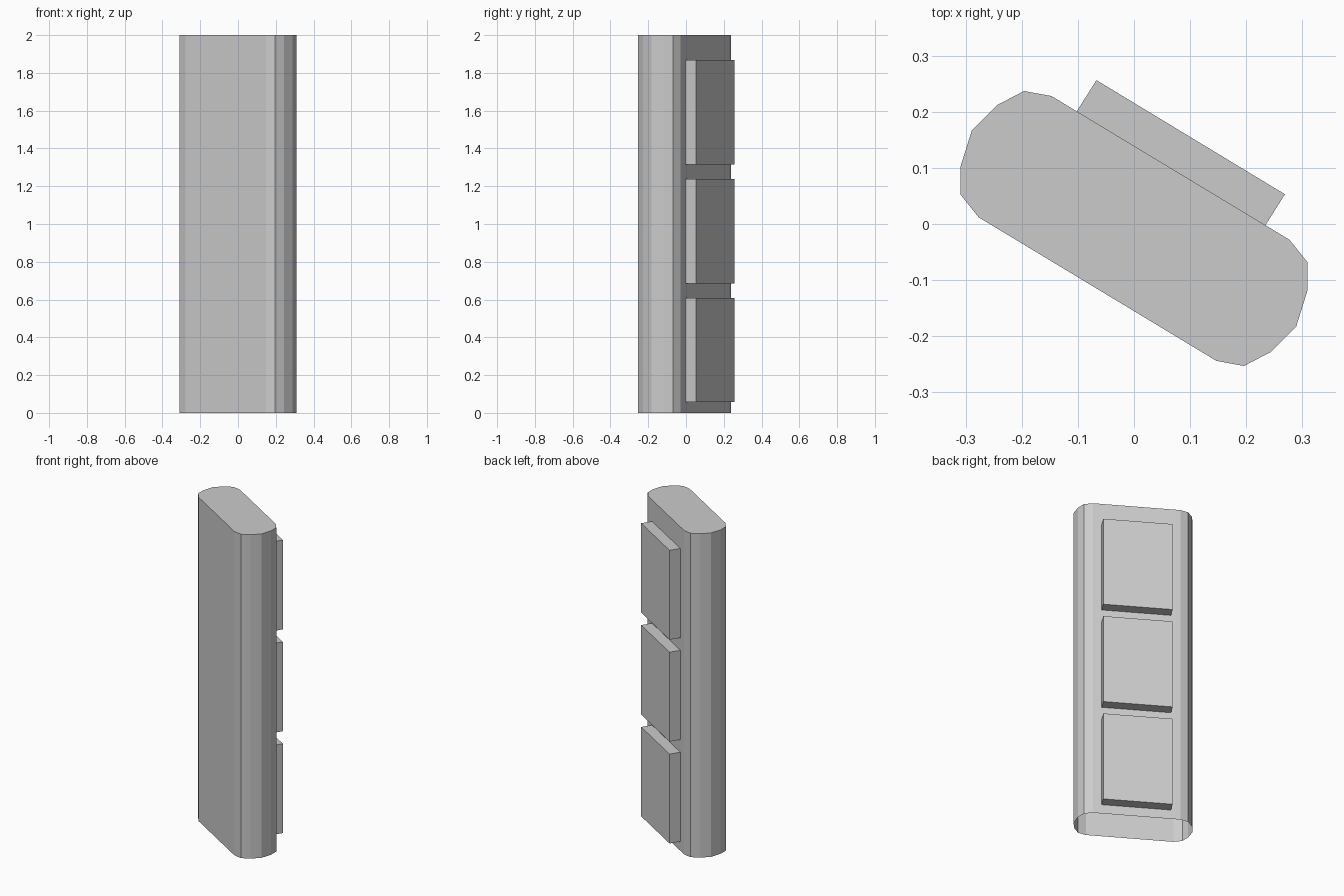
import bpy
import bmesh

if "Cube" in bpy.data.objects:
    bpy.data.objects.remove(bpy.data.objects["Cube"])


def prism(name, outline, z0, z1, bottom=True, skip_side=None):
    """Extrude a counter-clockwise outline from z0 to z1."""
    bm = bmesh.new()
    low = [bm.verts.new((x, y, z0)) for x, y in outline]
    high = [bm.verts.new((x, y, z1)) for x, y in outline]
    n = len(outline)
    for i in range(n):
        j = (i + 1) % n
        if i != skip_side:
            bm.faces.new((low[i], low[j], high[j], high[i]))
    bm.faces.new(high)
    if bottom:
        bm.faces.new(low[::-1])
    mesh = bpy.data.meshes.new(name)
    bm.to_mesh(mesh)
    bm.free()
    obj = bpy.data.objects.new(name, mesh)
    bpy.context.collection.objects.link(obj)
    return obj


# Pillar: one rounded end, repeated by a half turn; open underneath
end = [(-0.147, 0.228), (-0.196, 0.237), (-0.244, 0.212), (-0.289, 0.167),
       (-0.309, 0.103), (-0.309, 0.052), (-0.277, 0.012)]
centre_y = -0.008
outline = end + [(-x, 2 * centre_y - y) for x, y in end]
prism("pillar", outline, 0.0, 2.0, bottom=False)

# Three raised panels on the back, open where they meet the pillar
panel = [(-0.102, 0.2008), (0.234, -0.0026), (0.269, 0.053), (-0.067, 0.2564)]
for i in range(3):
    z = 0.057 + 0.629 * i
    prism(f"panel_{i + 1}", panel, z, z + 0.552, skip_side=0)
